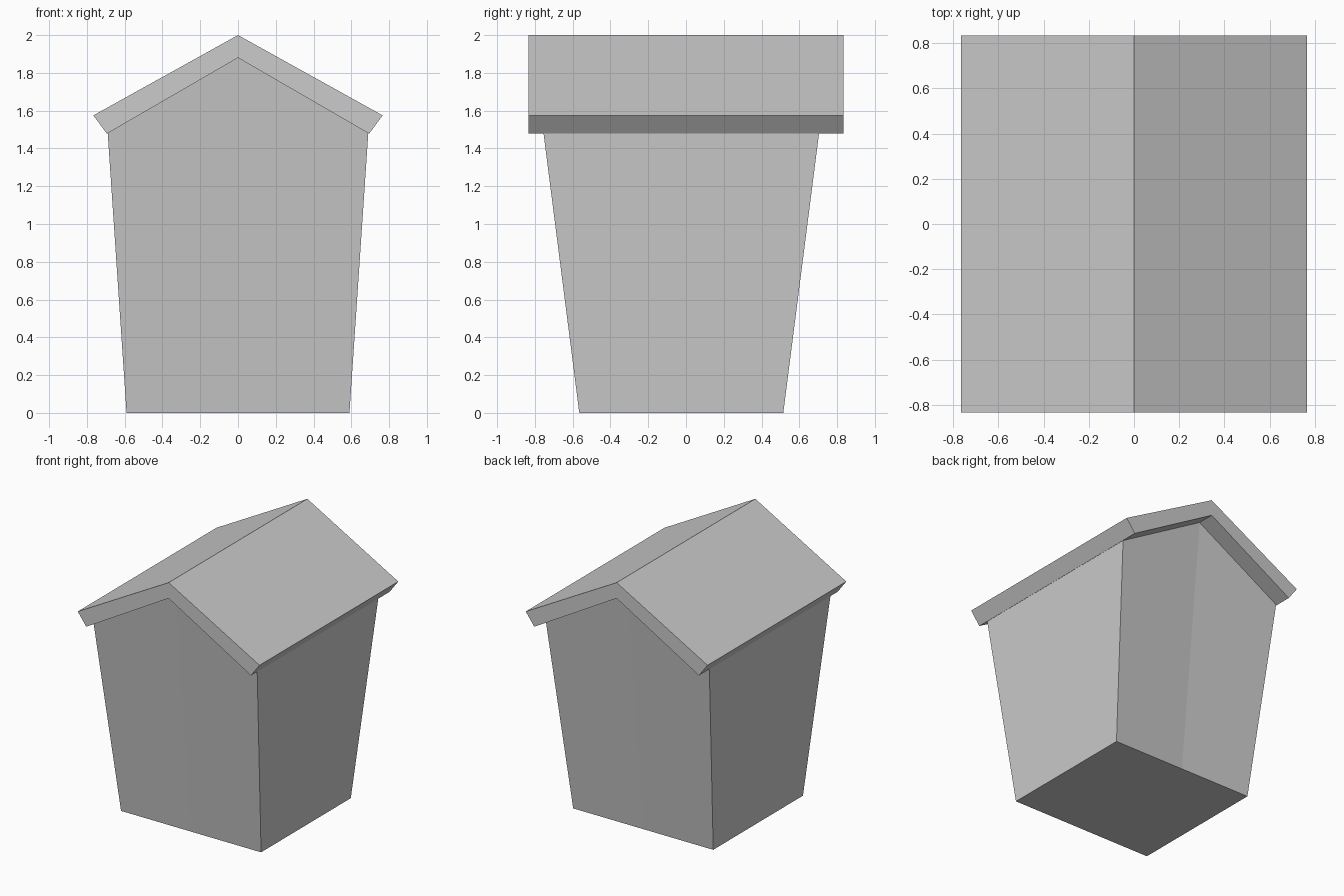
import bpy
import bmesh

cube = bpy.data.objects.get("Cube")
if cube:
    bpy.data.objects.remove(cube, do_unlink=True)

grey = bpy.data.materials.new("plain grey")
grey.use_nodes = True
colour = (0.6, 0.6, 0.6, 1)
grey.diffuse_color = colour
grey.node_tree.nodes["Principled BSDF"].inputs["Base Color"].default_value = colour


def loft(name, front, back):
    """Join two matching outlines of (x, y, z) points into a closed solid."""
    bm = bmesh.new()
    a = [bm.verts.new(p) for p in front]
    b = [bm.verts.new(p) for p in back]
    n = len(a)
    for i in range(n):
        j = (i + 1) % n
        bm.faces.new((a[i], a[j], b[j], b[i]))
    # Each end is two mirrored quads meeting along the centre crease
    half = n // 2
    for ring in (a, b):
        for k in range(half - 1):
            bm.faces.new((ring[k], ring[k + 1], ring[n - 2 - k], ring[n - 1 - k]))
    bmesh.ops.recalc_face_normals(bm, faces=bm.faces)
    mesh = bpy.data.meshes.new(name)
    bm.to_mesh(mesh)
    bm.free()
    mesh.materials.append(grey)
    obj = bpy.data.objects.new(name, mesh)
    bpy.context.collection.objects.link(obj)
    return obj


# Tapered walls: outline runs eave, peak, eave, then along the floor
def wall_outline(y_floor, y_top):
    return [(-0.59, y_floor, 0), (-0.69, y_top, 1.485), (0, y_top, 1.885),
            (0.69, y_top, 1.485), (0.59, y_floor, 0), (0, y_floor, 0)]


def wall_order(points):
    # Start at the left eave so that the halves pair up across the crease
    left_floor, left_eave, peak, right_eave, right_floor, mid_floor = points
    return [left_eave, peak, right_eave, right_floor, mid_floor, left_floor]


loft("walls", wall_order(wall_outline(-0.565, -0.755)),
     wall_order(wall_outline(0.515, 0.705)))

# Gabled roof: a thick folded slab overhanging the walls
roof_profile = [(-0.766, 1.575), (0, 2.0), (0.766, 1.575),
                (0.694, 1.478), (0, 1.88), (-0.694, 1.478)]
loft("roof", [(x, -0.835, z) for x, z in roof_profile],
     [(x, 0.835, z) for x, z in roof_profile])
